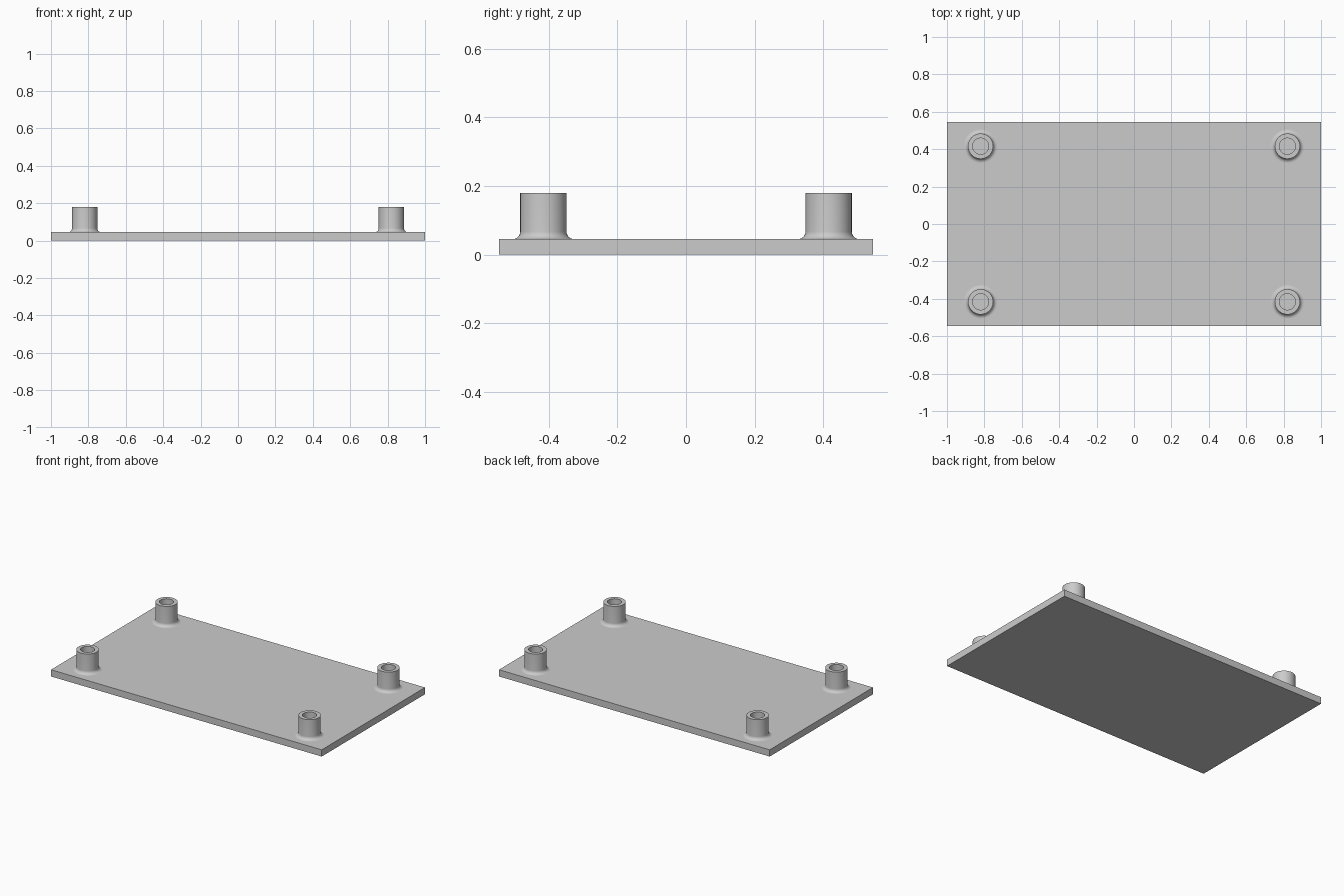
import bpy, bmesh, math
from mathutils import Vector

old = bpy.data.objects.get("Cube")
if old:
    bpy.data.objects.remove(old, do_unlink=True)

HALF_X, HALF_Y, PLATE_TOP = 1.0, 0.545, 0.045
POST_X, POST_Y, POST_TOP = 0.82, 0.416, 0.18
OUTER, BORE, FILLET = 0.0675, 0.043, 0.022
SEGMENTS = 64

grey = bpy.data.materials.new("light grey")
grey.use_nodes = True
colour = (0.6, 0.6, 0.6, 1)
grey.diffuse_color = colour
grey.node_tree.nodes["Principled BSDF"].inputs["Base Color"].default_value = colour


def make_object(name, bm):
    bmesh.ops.recalc_face_normals(bm, faces=bm.faces)
    mesh = bpy.data.meshes.new(name)
    bm.to_mesh(mesh)
    bm.free()
    mesh.materials.append(grey)
    obj = bpy.data.objects.new(name, mesh)
    bpy.context.collection.objects.link(obj)
    return obj


# Flat rectangular base plate
bm = bmesh.new()
bmesh.ops.create_cube(bm, size=1)
for v in bm.verts:
    v.co = Vector((v.co.x * 2 * HALF_X, v.co.y * 2 * HALF_Y, (v.co.z + 0.5) * PLATE_TOP))
make_object("base_plate", bm)

# Hollow post profile: fillet at the foot, outer wall, rim, bore down to the plate
profile = []
for i in range(9):
    a = math.pi / 2 * i / 8
    profile.append((OUTER + FILLET * (1 - math.sin(a)), PLATE_TOP + FILLET * (1 - math.cos(a))))
profile += [(OUTER, POST_TOP), (BORE, POST_TOP), (BORE, PLATE_TOP)]


def make_post(name, x, y):
    bm = bmesh.new()
    verts = [bm.verts.new((r, 0, z)) for r, z in profile]
    # Closing the ring underneath keeps the post solid
    edges = [bm.edges.new((a, b)) for a, b in zip(verts, verts[1:] + verts[:1])]
    bmesh.ops.spin(bm, geom=verts + edges, cent=(0, 0, 0), axis=(0, 0, 1),
                   angle=2 * math.pi, steps=SEGMENTS, use_merge=True)
    bmesh.ops.remove_doubles(bm, verts=bm.verts, dist=0.0001)
    # Drop the hidden underside resting on the plate
    hidden = [f for f in bm.faces if all(v.co.z < PLATE_TOP + 0.0001 for v in f.verts)]
    bmesh.ops.delete(bm, geom=hidden, context="FACES")
    post = make_object(name, bm)
    post.location = (x, y, 0)
    bpy.ops.object.select_all(action="DESELECT")
    post.select_set(True)
    bpy.context.view_layer.objects.active = post
    bpy.ops.object.shade_smooth_by_angle(angle=math.radians(35))


# One post near each corner
for side, sx in (("left", 1), ("right", -1)):
    for end, sy in (("front", -1), ("back", 1)):
        make_post(f"{end}_{side}_post", sx * POST_X, sy * POST_Y)
